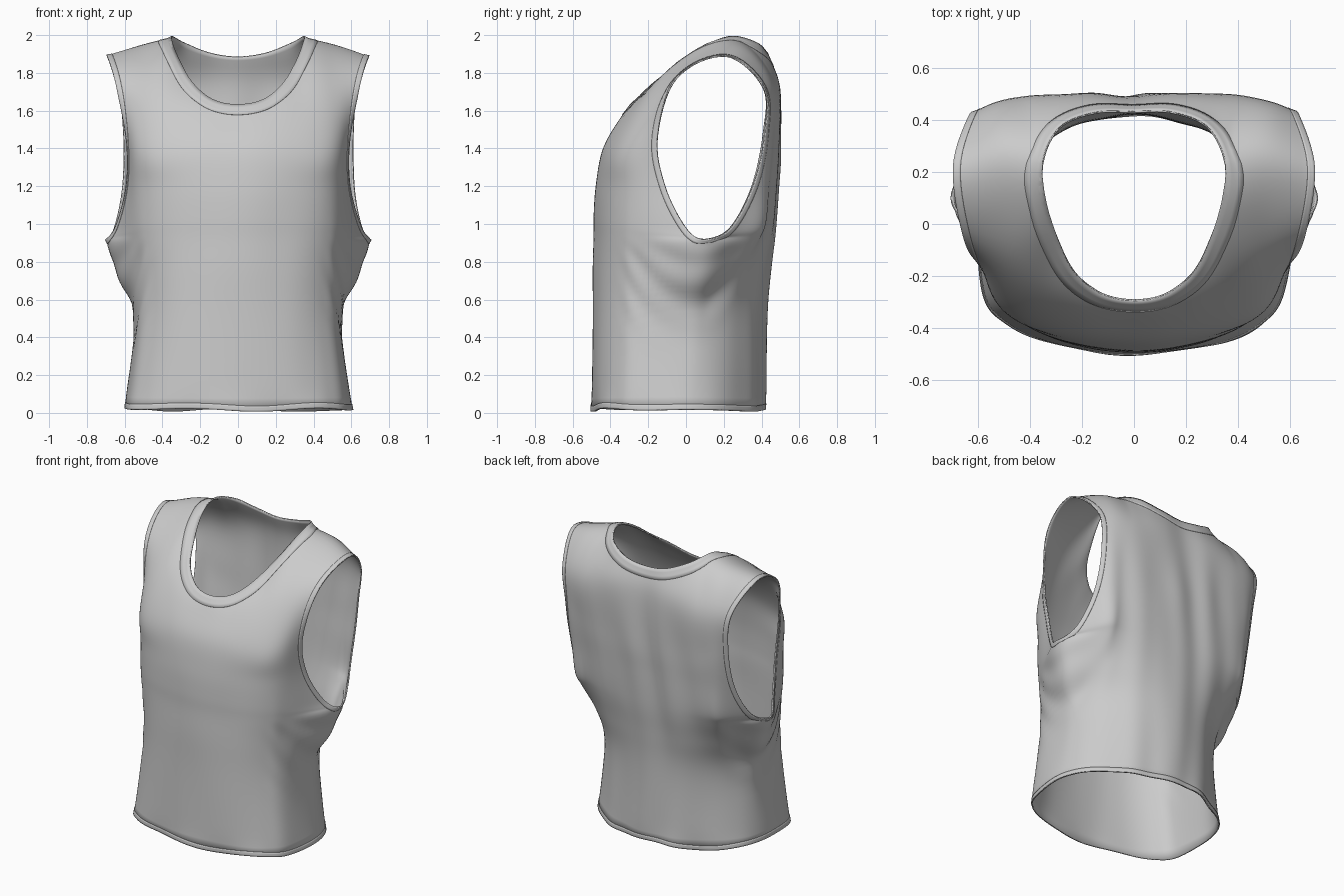
import bpy, bmesh, math
from mathutils import Vector as V, noise
from mathutils.bvhtree import BVHTree

if "Cube" in bpy.data.objects:
    bpy.data.objects.remove(bpy.data.objects["Cube"])

# Body sections: z, half width, front y, back y, front side-edge, back side-edge
SECTIONS = [
    (.014, .600, -.495, .420, (.600, -.05, .022), (.600, -.05, .022)),
    (.50, .545, -.490, .425, (.545, -.01, .50), (.545, -.01, .50)),
    (.75, .555, -.490, .445, (.650, .07, .75), (.650, .07, .75)),
    (.92, .570, -.485, .465, (.700, .10, .92), (.700, .10, .92)),
    (1.04, .570, -.485, .475, (.650, .00, .98), (.655, .235, .98)),
    (1.20, .565, -.475, .485, (.590, -.11, 1.2), (.610, .35, 1.2)),
    (1.39, .565, -.440, .495, (.590, -.15, 1.46), (.605, .41, 1.48)),
]
# Yoke line on each panel, then neckline + shoulder seam
FRONT_YOKE = [(0, -.355, 1.54), (.16, -.345, 1.55), (.31, -.265, 1.64),
              (.42, -.14, 1.77), (.53, -.09, 1.78), (.655, -.05, 1.77)]
BACK_YOKE = [(0, .48, 1.72), (.16, .495, 1.72), (.30, .49, 1.73),
             (.42, .47, 1.75), (.53, .45, 1.74), (.635, .41, 1.72)]
SHOULDER = [(.35, .23, 1.99), (.52, .25, 1.95), (.695, .21, 1.89)]
FRONT_TOP = [(0, -.29, 1.63), (.15, -.25, 1.665), (.27, -.11, 1.79)] + SHOULDER
BACK_TOP = [(0, .43, 1.885), (.15, .425, 1.905), (.285, .37, 1.96)] + SHOULDER
ARMPIT, TOP, COLS = 3, 8, 5
NU, NV = 10, 8


def smooth(a, b, x):
    x = min(1, max(0, (x - a) / (b - a)))
    return x * x * (3 - 2 * x)


def section_row(s, back):
    z, w, edge = s[0], s[1], V(s[5] if back else s[4])
    if back:       # tapered corners at the hem, flatter across the shoulder blades
        yc, power = s[3], 1.2 - .6 * smooth(.4, 1.05, z)
        ys = max(edge.y, .36 * smooth(.5, 1.2, z))
    else:          # flat at the hem, rounder at the chest
        yc, power = s[2], .55 + .2 * smooth(.3, 1.2, z)
        ys = min(edge.y, -.12 * smooth(.6, 1.3, z))
    row = []
    for i in range(COLS):
        a = i / COLS
        t = a * math.pi / 2
        row.append(V((w * math.sin(t), ys + (yc - ys) * math.cos(t) ** power,
                      z + (edge.z - z) * a * a)))
    return row + [edge]


def control_net(back):
    net = [section_row(s, back) for s in SECTIONS]
    return net + [[V(p) for p in r] for r in
                  ((BACK_YOKE, BACK_TOP) if back else (FRONT_YOKE, FRONT_TOP))]


def spline(p0, p1, p2, p3, t):
    return .5 * (2 * p1 + (p2 - p0) * t + (2 * p0 - 5 * p1 + 4 * p2 - p3) * t * t
                 + (3 * p1 - p0 - 3 * p2 + p3) * t ** 3)


NETS = [control_net(False), control_net(True)]


def columns_at(back, k, t):
    """Points of the six vertical guide lines; the side one turns into the armhole."""
    net, other = NETS[back], NETS[1 - back]
    pts = []
    for c in range(COLS + 1):
        p1, p2 = net[k][c], net[k + 1][c]
        p0 = net[k - 1][c] if k > 0 else 2 * p1 - p2
        if k + 2 <= TOP:
            p3 = net[k + 2][c]
        else:
            p3 = other[TOP - 1][c] if c >= 3 else 2 * p2 - p1
        if c == COLS and k == ARMPIT:
            p0 = other[ARMPIT + 1][c]
        if c == COLS and k == ARMPIT - 1:
            p3 = 2 * p2 - p1
        pts.append(spline(p0, p1, p2, p3, t))
    return pts


def panel_row(back, k, t):
    c = columns_at(back, k, t)
    v = k + t
    first = V((-c[1].x, c[1].y, c[1].z))
    last = columns_at(1 - back, k, t)[4] if v <= ARMPIT else 2 * c[5] - c[4]
    p = [first] + c + [last]
    corner = max(0, (v - 6) / 2) ** 3      # the neckline flows on into the other panel
    onward = (NETS[1 - back][TOP][2] - c[3]).normalized() * (c[3] - c[2]).length
    row = []
    for i in range(COLS):
        a, b, d, e = p[i:i + 4]
        a2 = 2 * b - d if i == 3 else a
        e2 = d + onward if i == 2 else e
        for j in range(NU + (i == COLS - 1)):
            u = j / NU
            row.append(spline(a, b, d, e, u).lerp(spline(a2, b, d, e2, u), corner))
    return row


def fold(p):
    """Cloth folds: vertical on the back, swags under the arms, soft ripples all over."""
    h = .004 * noise.noise(V((p.x * 5, p.y * 5, p.z * 1.6)))
    back = smooth(.15, .4, p.y) * smooth(1.8, 1.3, p.z)
    h += back * .008 * math.sin(24 * p.x + 1.2 * math.sin(2.5 * p.z)) * \
        (.6 + noise.noise(V((p.x * 3, 4, p.z))))
    side = smooth(.42, .56, abs(p.x)) * smooth(.3, .6, p.z) * smooth(.93, .8, p.z)
    h += side * .005 * math.sin(30 * (p.z - 2.5 * (p.y - .05) ** 2))
    h += .005 * smooth(.12, .0, p.z) * math.sin(13 * p.x + 9 * p.y)
    return h


def finish(bm, name, thickness):
    mesh = bpy.data.meshes.new(name)
    bm.to_mesh(mesh)
    for f in mesh.polygons:
        f.use_smooth = True
    ob = bpy.data.objects.new(name, mesh)
    bpy.context.collection.objects.link(ob)
    m = ob.modifiers.new("Cloth thickness", 'SOLIDIFY')
    m.thickness, m.offset = thickness, 0
    return ob


# Shirt body: front and back half panels, mirrored and welded at the seams
bm = bmesh.new()
for back in (0, 1):
    rows = [panel_row(back, n // NV, n % NV / NV) for n in range(TOP * NV)]
    rows.append(panel_row(back, TOP - 1, 1.0))
    for side in (-1, 1):
        grid = [[bm.verts.new((side * p.x, p.y, p.z)) for p in r] for r in rows]
        for r, q in zip(grid, grid[1:]):
            for i in range(len(r) - 1):
                quad = [r[i], r[i + 1], q[i + 1], q[i]]
                bm.faces.new(quad if (side == 1) != bool(back) else quad[::-1])
bmesh.ops.remove_doubles(bm, verts=bm.verts, dist=.0004)
# Relax the seams a little, leaving the open edges alone
inner = [v for v in bm.verts if not v.is_boundary]
for _ in range(6):
    bmesh.ops.smooth_vert(bm, verts=inner, factor=.5,
                          use_axis_x=True, use_axis_y=True, use_axis_z=True)
bm.normal_update()
moves = [(v, v.normal * fold(v.co)) for v in bm.verts]
for v, d in moves:
    v.co += d
    if v.is_boundary and v.co.z < .1:      # uneven hem
        v.co.z += .008 * math.sin(9 * v.co.x + 5 * v.co.y)
bm.normal_update()
finish(bm, "shirt_body", .007)

# Bindings: strips laid on the cloth along each open edge
tree = BVHTree.FromBMesh(bm)
WIDTHS = {"neck_band": .07, "left_armhole_band": .03,
          "right_armhole_band": .03, "hem_band": .03}


def band_name(p):
    if p.z < .2:
        return "hem_band"
    if abs(p.x) < .45:
        return "neck_band"
    return "right_armhole_band" if p.x > 0 else "left_armhole_band"


groups, inward = {}, {}
for e in bm.edges:
    if e.is_boundary:
        a, b = e.verts
        mid = (a.co + b.co) / 2
        along = (b.co - a.co).normalized()
        d = e.link_faces[0].calc_center_median() - mid
        d = (d - along * d.dot(along)).normalized()
        groups.setdefault(band_name(mid), []).append(e)
        for v in e.verts:
            inward[v] = inward.get(v, V()) + d
# Even out the band direction around the seams
for _ in range(8):
    inward = {v: (2 * d.normalized() + sum((inward[e.other_vert(v)].normalized()
              for e in v.link_edges if e.is_boundary), V())) for v, d in inward.items()}

for name, edges in groups.items():
    strip, made = bmesh.new(), {}
    for e in edges:
        for v in e.verts:
            if v not in made:
                made[v] = []
                for s in (0, .34, .67, 1):
                    q = v.co + inward[v].normalized() * WIDTHS[name] * s
                    hit, n, _, _ = tree.find_nearest(q)
                    made[v].append(strip.verts.new(hit + n * .004))
        loop = next(l for l in e.link_loops)
        a, b = made[loop.vert], made[loop.link_loop_next.vert]
        for i in range(3):
            strip.faces.new((a[i], b[i], b[i + 1], a[i + 1]))
    finish(strip, name, .004)
    strip.free()
bm.free()
